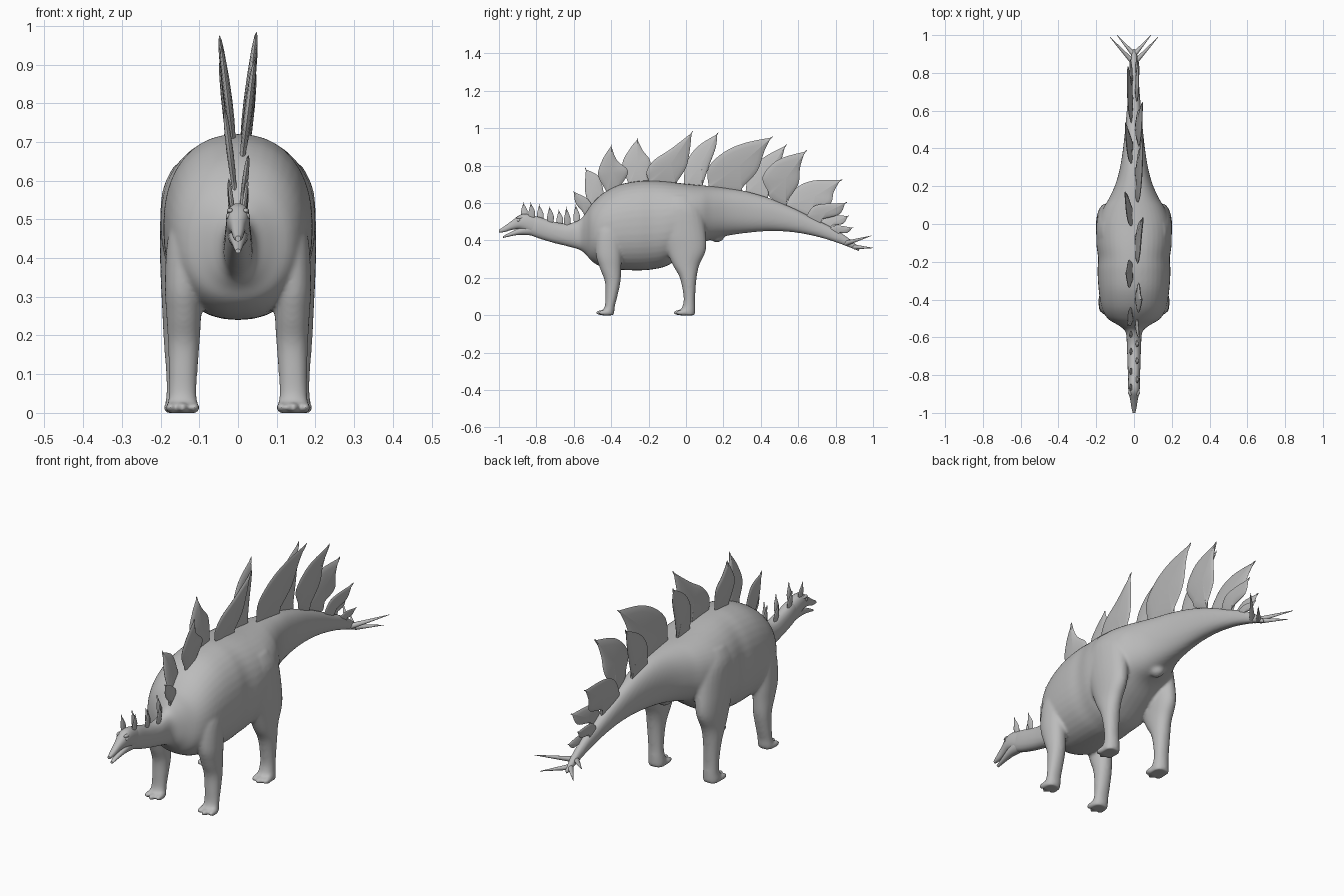
import bpy, bmesh, math
from mathutils import Vector, Matrix

if "Cube" in bpy.data.objects:
    bpy.data.objects.remove(bpy.data.objects["Cube"])

skin = bpy.data.materials.new("grey_skin")
skin.diffuse_color = (0.5, 0.5, 0.5, 1)
skin.use_nodes = True
skin.node_tree.nodes["Principled BSDF"].inputs["Base Color"].default_value = skin.diffuse_color


def spline(pts, steps, closed=False):
    """Catmull-Rom curve through tuples of any size."""
    pts = [Vector(p) for p in pts]
    n, out = len(pts), []
    for i in range(n if closed else n - 1):
        if closed:
            a, b, c, d = (pts[(i + k) % n] for k in (-1, 0, 1, 2))
        else:
            a, b, c, d = (pts[min(max(i + k, 0), n - 1)] for k in (-1, 0, 1, 2))
        for s in range(steps):
            t = s / steps
            out.append(0.5 * (2 * b + (c - a) * t + (2 * a - 5 * b + 4 * c - d) * t * t
                              + (3 * b - a - 3 * c + d) * t ** 3))
    if not closed:
        out.append(pts[-1])
    return out


def loft(bm, stations, axis, power=2.0, sides=32, steps=4):
    """Closed tube. Station: position, centre x, radius x, other centre, other radius."""
    rings = []
    for p, cx, rx, co, ro in spline(stations, steps):
        ring = []
        for k in range(sides):
            a = 2 * math.pi * k / sides
            c, s = math.cos(a), math.sin(a)
            u = cx + rx * math.copysign(abs(c) ** (2 / power), c)
            v = co + ro * math.copysign(abs(s) ** (2 / power), s)
            ring.append(bm.verts.new((u, p, v) if axis == 'Y' else (u, v, p)))
        rings.append(ring)
    for r, q in zip(rings, rings[1:]):
        for k in range(sides):
            j = (k + 1) % sides
            bm.faces.new((r[k], r[j], q[j], q[k]))
    bm.faces.new(rings[0])
    bm.faces.new(rings[-1])


def ball(bm, loc, size):
    m = Matrix.Translation(loc) @ Matrix.Diagonal((*size, 1))
    bmesh.ops.create_uvsphere(bm, u_segments=16, v_segments=10, radius=1, matrix=m)


def spike(bm, base, tip, r):
    base, tip = Vector(base), Vector(tip)
    d = tip - base
    m = Matrix.Translation((base + tip) / 2) @ d.to_track_quat('Z', 'Y').to_matrix().to_4x4()
    bmesh.ops.create_cone(bm, cap_ends=True, segments=12, radius1=r, radius2=0.001,
                          depth=d.length, matrix=m)


def finish(bm, name):
    bmesh.ops.recalc_face_normals(bm, faces=bm.faces)
    for f in bm.faces:
        f.smooth = True
    me = bpy.data.meshes.new(name)
    bm.to_mesh(me)
    bm.free()
    me.materials.append(skin)
    ob = bpy.data.objects.new(name, me)
    bpy.context.collection.objects.link(ob)
    bpy.context.view_layer.objects.active = ob
    ob.select_set(True)
    bpy.ops.object.shade_smooth_by_angle(angle=math.radians(50))
    ob.select_set(False)
    return ob


def tube_y(rows):
    """Rows of y, bottom, top, half width turned into loft stations."""
    return [(y, 0, w, (b + t) / 2, (t - b) / 2) for y, b, t, w in rows]


# Body: neck, trunk and tail
bm = bmesh.new()
loft(bm, tube_y([
    (-.86, .44, .53, .025), (-.80, .415, .53, .032), (-.72, .39, .505, .035),
    (-.64, .37, .49, .038), (-.57, .35, .51, .045), (-.535, .325, .55, .085),
    (-.50, .285, .60, .14), (-.44, .255, .655, .172), (-.35, .243, .70, .187),
    (-.25, .24, .718, .193), (-.18, .245, .72, .19), (-.10, .265, .715, .20),
    (0, .33, .703, .195), (.08, .385, .695, .165), (.14, .405, .69, .13),
    (.22, .425, .68, .095), (.32, .44, .663, .07), (.45, .45, .625, .052),
    (.58, .443, .57, .04), (.70, .42, .51, .03), (.80, .39, .46, .023),
    (.88, .36, .405, .017), (.93, .338, .36, .01)]), 'Y', 2.25, 40)
ball(bm, (0, .165, .425), (.035, .04, .035))

# Legs and toes, as mirrored pairs: height, x, half width, y, half depth
hind = [(0, .148, .040, .008, .040), (.02, .148, .041, .008, .042), (.05, .148, .037, .016, .034),
        (.10, .150, .036, .018, .031), (.20, .152, .041, .012, .045), (.27, .150, .046, 0, .072),
        (.35, .147, .053, 0, .107), (.45, .141, .061, -.020, .125), (.57, .130, .066, -.035, .12),
        (.64, .110, .055, -.040, .08)]
fore = [(0, .143, .038, -.418, .030), (.02, .143, .039, -.415, .032), (.05, .143, .036, -.407, .027),
        (.10, .142, .037, -.399, .032), (.18, .140, .041, -.392, .042), (.25, .140, .045, -.403, .057),
        (.33, .140, .049, -.413, .070), (.45, .130, .052, -.410, .07), (.53, .110, .045, -.40, .045)]
for s in (-1, 1):
    for leg, toe_y in ((hind, -.038), (fore, -.452)):
        loft(bm, [(z, s * x, rx, y, ry) for z, x, rx, y, ry in leg], 'Z', 2.1, 24)
        for k in (-1, 0, 1):
            ball(bm, (s * leg[0][1] + k * .030, toe_y + abs(k) * .014, .014), (.015, .032, .015))
body = finish(bm, "body_and_legs")
rm = body.modifiers.new("fuse", 'REMESH')
rm.mode, rm.voxel_size, rm.use_smooth_shade = 'VOXEL', .007, True
sm = body.modifiers.new("soften", 'SMOOTH')
sm.factor, sm.iterations = .5, 8

# Head: skull, open lower jaw, brows and eyes
bm = bmesh.new()
loft(bm, tube_y([(-1.0, .443, .457, .007), (-.97, .445, .477, .014), (-.93, .457, .506, .020),
                 (-.89, .460, .536, .029), (-.85, .445, .541, .031), (-.80, .42, .528, .030)]),
     'Y', 2.3, 24)
finish(bm, "skull")
bm = bmesh.new()
loft(bm, tube_y([(-.978, .413, .423, .007), (-.94, .422, .443, .013), (-.89, .430, .468, .021),
                 (-.84, .428, .49, .026), (-.80, .425, .50, .026)]), 'Y', 2.2, 20)
finish(bm, "lower_jaw")
for s, side in ((-1, "left"), (1, "right")):
    bm = bmesh.new()
    ball(bm, (s * .024, -.895, .508), (.007, .009, .008))
    ball(bm, (s * .020, -.890, .522), (.009, .020, .007))
    finish(bm, "eye_" + side)


# Back plates: side (+1 right), tip index, outline as (y, z) from front base to rear base
def plate(name, side, tip, outline, thick=.011):
    pts = list(outline)
    pts.insert(tip, pts[tip])          # doubled point keeps the tip sharp
    (y0, z0), (y1, z1) = outline[0], outline[-1]
    pts += [(y1 - .01, z1 - .03), (y0 + .01, z0 - .03)]
    rim = spline(pts, 5, True)
    mid = sum(rim, Vector((0, 0))) / len(rim)
    base = (z0 + z1) / 2
    bm = bmesh.new()

    def vert(p, off):
        return bm.verts.new((side * (.014 + .125 * (p.y - base)) + off, p.x, p.y))
    edge = [vert(p, 0) for p in rim]
    for face in (-1, 1):
        prev = edge
        for k in (.93, .75, .4):
            ring = [vert(mid + (p - mid) * k, face * thick * math.sqrt(1 - k * k)) for p in rim]
            for i in range(len(rim)):
                j = (i + 1) % len(rim)
                bm.faces.new((prev[i], prev[j], ring[j], ring[i]))
            prev = ring
        c = vert(mid, face * thick)
        for i in range(len(rim)):
            bm.faces.new((prev[i], prev[(i + 1) % len(rim)], c))
    bmesh.ops.remove_doubles(bm, verts=bm.verts, dist=1e-5)
    finish(bm, name)


plate("plate_shoulder_small", 1, 2, [(-.55, .55), (-.59, .60), (-.60, .66), (-.53, .625), (-.50, .58)], .008)
plate("plate_shoulder", -1, 2, [(-.52, .59), (-.54, .67), (-.535, .78), (-.465, .74), (-.44, .65)], .009)
plate("plate_chest", 1, 3, [(-.43, .67), (-.47, .75), (-.445, .835), (-.40, .905), (-.37, .83), (-.31, .77), (-.35, .69)])
plate("plate_rib", -1, 3, [(-.31, .71), (-.34, .81), (-.30, .89), (-.26, .94), (-.23, .88), (-.19, .82), (-.20, .72)])
plate("plate_back", 1, 4, [(-.20, .72), (-.21, .77), (-.17, .83), (-.08, .89), (.03, .975), (.02, .88), (.0, .79), (-.05, .71)])
plate("plate_hip_front", -1, 3, [(-.01, .71), (.0, .81), (.06, .90), (.165, .968), (.16, .90), (.12, .79), (.09, .70)])
plate("plate_hip", 1, 4, [(.12, .70), (.12, .79), (.20, .87), (.31, .92), (.455, .95), (.42, .88), (.38, .77), (.30, .68)])
plate("plate_tail_root", -1, 3, [(.32, .67), (.34, .76), (.41, .84), (.53, .905), (.51, .83), (.48, .74), (.44, .64)])
plate("plate_tail_upper", 1, 3, [(.44, .66), (.41, .74), (.49, .83), (.635, .875), (.61, .79), (.60, .70), (.54, .61)])
plate("plate_tail_mid", -1, 3, [(.54, .60), (.59, .68), (.68, .72), (.825, .722), (.79, .66), (.77, .595), (.67, .56)])
plate("plate_tail_lower", 1, 2, [(.65, .54), (.70, .59), (.85, .60), (.82, .54), (.72, .51)], .009)
plate("plate_tail_small", -1, 2, [(.72, .50), (.77, .535), (.865, .53), (.84, .49), (.77, .475)], .008)
plate("plate_tail_last", 1, 2, [(.77, .465), (.81, .48), (.89, .468), (.86, .44), (.81, .44)], .006)
# Neck plates: y, base height, tip height
for i, (y, z, top) in enumerate([(-.865, .525, .60), (-.825, .52, .60), (-.78, .51, .59), (-.725, .50, .58),
                                 (-.675, .485, .56), (-.635, .485, .575), (-.585, .50, .59)]):
    plate("neck_plate_%d" % (i + 1), 1 if i % 2 else -1, 2,
          [(y - .014, z), (y - .017, z + .03), (y - .005, top), (y + .017, z + .035), (y + .016, z)], .006)

# Tail spikes, two mirrored pairs
bm = bmesh.new()
for s in (-1, 1):
    spike(bm, (s * .004, .855, .385), (s * .128, .99, .425), .014)
    spike(bm, (s * .004, .90, .365), (s * .09, 1.0, .36), .013)
finish(bm, "tail_spikes")
